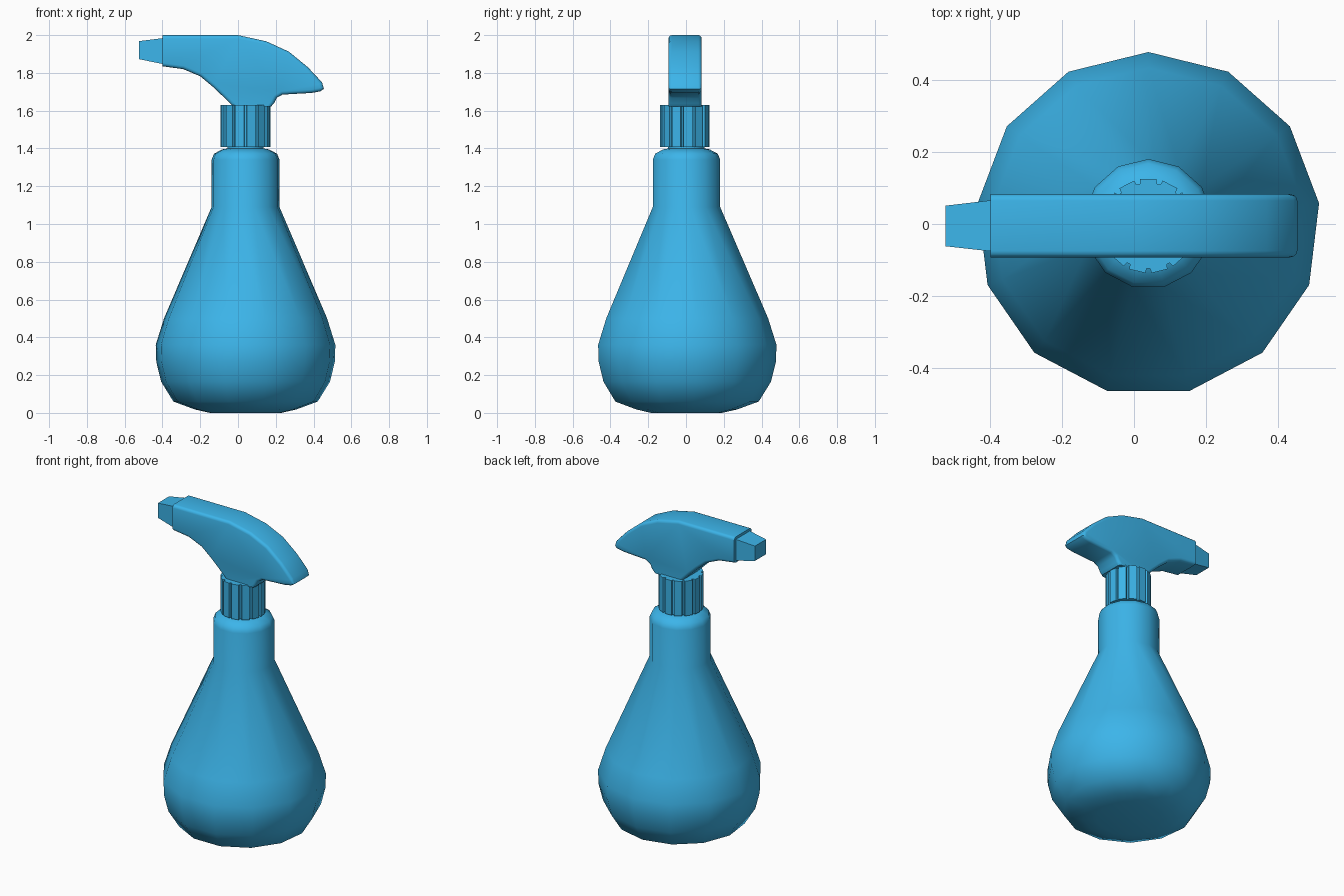
import bpy, bmesh
from math import sin, cos, pi, radians

if "Cube" in bpy.data.objects:
    bpy.data.objects.remove(bpy.data.objects["Cube"])

SIDES = 13
CX = 0.04  # bottle axis

mat = bpy.data.materials.new("blue_plastic")
mat.diffuse_color = (0.045, 0.46, 0.82, 1)
mat.use_nodes = True
mat.node_tree.nodes["Principled BSDF"].inputs["Base Color"].default_value = mat.diffuse_color


def finish(name, bm, angle):
    bmesh.ops.recalc_face_normals(bm, faces=bm.faces[:])
    me = bpy.data.meshes.new(name)
    bm.to_mesh(me)
    bm.free()
    ob = bpy.data.objects.new(name, me)
    bpy.context.collection.objects.link(ob)
    me.materials.append(mat)
    bpy.ops.object.select_all(action='DESELECT')
    ob.select_set(True)
    bpy.context.view_layer.objects.active = ob
    bpy.ops.object.shade_smooth_by_angle(angle=radians(angle))
    return ob


def loft(name, rings, angle):
    """Skin a stack of equal-length point rings and cap both ends."""
    bm = bmesh.new()
    loops = [[bm.verts.new(p) for p in ring] for ring in rings]
    n = len(loops[0])
    for a, b in zip(loops, loops[1:]):
        for i in range(n):
            j = (i + 1) % n
            bm.faces.new((a[i], a[j], b[j], b[i]))
    bm.faces.new(loops[0][::-1])
    bm.faces.new(loops[-1])
    return finish(name, bm, angle)


def circle(r, z, cy=0.0):
    return [(CX + r * sin(2 * pi * i / SIDES), cy + r * cos(2 * pi * i / SIDES), z)
            for i in range(SIDES)]


# Bottle: 13-sided lathe
profile = [(0.19, 0.005), (0.27, 0.018), (0.385, 0.06), (0.45, 0.165), (0.476, 0.27),
           (0.479, 0.36), (0.435, 0.5), (0.181, 1.09), (0.181, 1.34),
           (0.168, 1.372), (0.125, 1.395), (0.095, 1.4)]
profile[0] = (0.19, 0.0)
loft("bottle", [circle(r, z) for r, z in profile], 60)

# Neck between bottle and collar
loft("neck", [circle(0.097, 1.38), circle(0.097, 1.43)], 40)


# Collar: ribbed ring with one groove per side
def ribbed(r, depth, z):
    pts = []
    for i in range(SIDES):
        for f, rr in ((-0.36, r), (0.36, r), (0.42, r - depth), (0.58, r - depth)):
            a = 2 * pi * (i + f) / SIDES
            pts.append((CX + rr * sin(a), -0.005 + rr * cos(a), z))
    return pts


loft("collar", [ribbed(0.132, 0.013, 1.407), ribbed(0.132, 0.013, 1.63)], 30)

# Spray head: side outline extruded across y, with rounded rims
outline = [(-0.4, 2.0), (0.0, 2.0), (0.15, 1.967), (0.27, 1.912), (0.37, 1.83),
           (0.445, 1.75), (0.455, 1.715), (0.435, 1.702), (0.39, 1.694), (0.235, 1.685),
           (0.205, 1.668), (0.19, 1.638), (0.175, 1.622), (-0.025, 1.622),
           (-0.08, 1.676), (-0.135, 1.728), (-0.2, 1.782), (-0.29, 1.82), (-0.4, 1.835)]
bm = bmesh.new()
y0, y1 = -0.093, 0.083
near = [bm.verts.new((x, y0, z)) for x, z in outline]
far = [bm.verts.new((x, y1, z)) for x, z in outline]
n = len(outline)
for i in range(n):
    j = (i + 1) % n
    bm.faces.new((near[i], near[j], far[j], far[i]))
bm.faces.new(near)
bm.faces.new(far)
bmesh.ops.recalc_face_normals(bm, faces=bm.faces[:])
rims = [e for e in bm.edges
        if abs(e.verts[0].co.y - e.verts[1].co.y) < 1e-4
        and not all(v.co.x < -0.39 for v in e.verts)
        and not all(v.co.z < 1.63 for v in e.verts)]
bmesh.ops.bevel(bm, geom=rims, offset=0.018, segments=3, profile=0.5,
                affect='EDGES', clamp_overlap=True)
finish("spray_head", bm, 40)


# Nozzle: tapered square tip
def square(x, ya, yb, za, zb):
    return [(x, ya, za), (x, yb, za), (x, yb, zb), (x, ya, zb)]


loft("nozzle", [square(-0.525, -0.062, 0.051, 1.873, 1.968),
                square(-0.39, -0.077, 0.067, 1.845, 1.985)], 30)
